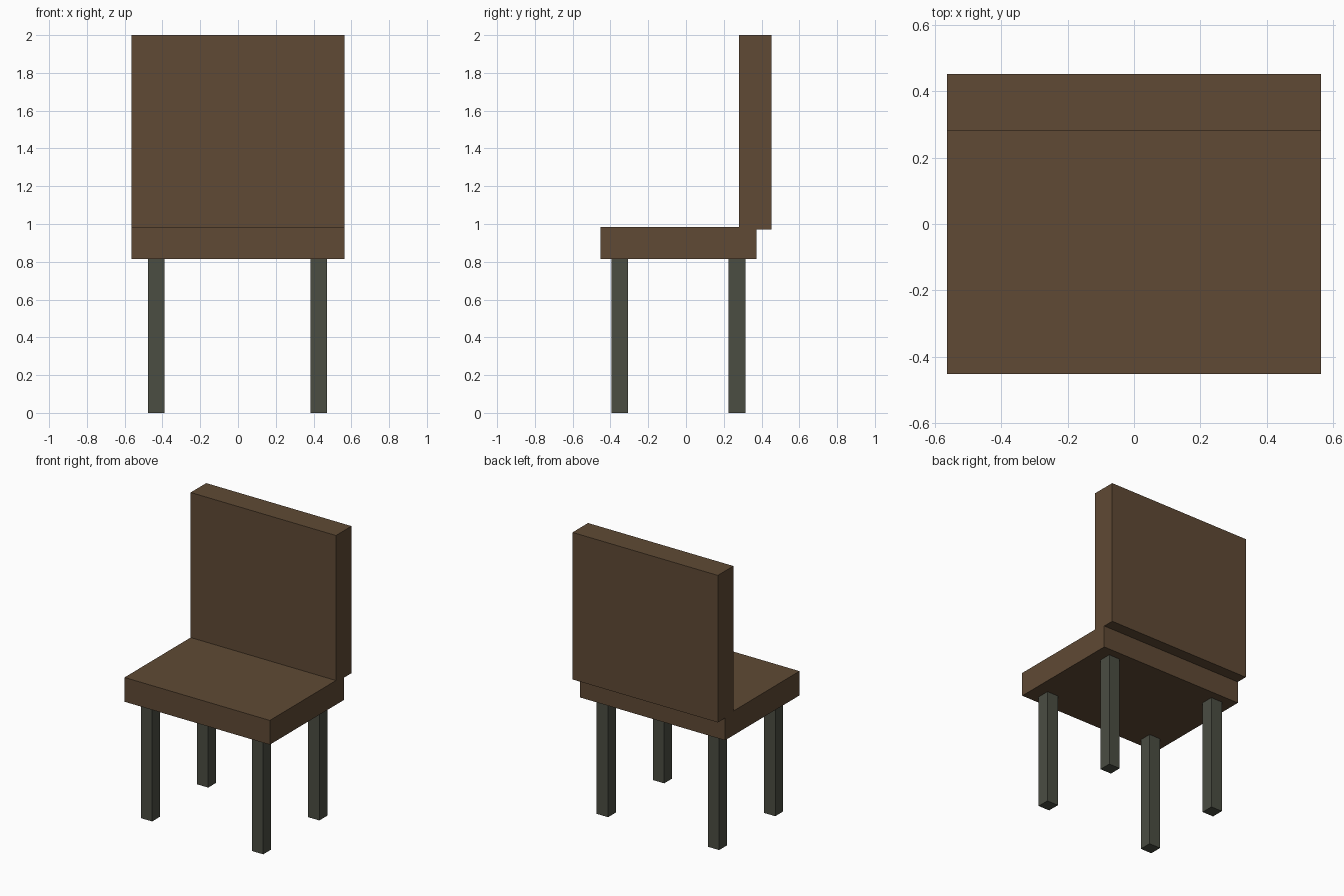
import bpy

if "Cube" in bpy.data.objects:
    bpy.data.objects.remove(bpy.data.objects["Cube"])


def material(name, color):
    mat = bpy.data.materials.new(name)
    mat.diffuse_color = (*color, 1)
    mat.use_nodes = True
    mat.node_tree.nodes["Principled BSDF"].inputs["Base Color"].default_value = mat.diffuse_color
    return mat


def box(name, lo, hi, mat):
    """Axis-aligned box between two opposite corners."""
    center = [(a + b) / 2 for a, b in zip(lo, hi)]
    bpy.ops.mesh.primitive_cube_add(size=1, location=center)
    obj = bpy.context.object
    obj.name = name
    obj.scale = [b - a for a, b in zip(lo, hi)]
    bpy.ops.object.transform_apply(location=False, rotation=False, scale=True)
    obj.data.materials.append(mat)
    return obj


brown = material("brown_upholstery", (0.115, 0.068, 0.035))
dark = material("dark_leg", (0.07, 0.075, 0.055))

HALF_W = 0.563

# Seat cushion and overhanging backrest
box("seat", (-HALF_W, -0.452, 0.814), (HALF_W, 0.372, 0.984), brown)
box("backrest", (-HALF_W, 0.28, 0.97), (HALF_W, 0.452, 2.0), brown)

# Four square legs
LEG = 0.044
for row, y in (("front", -0.351), ("back", 0.27)):
    for side, x in (("left", -0.433), ("right", 0.428)):
        box(f"{row}_{side}_leg", (x - LEG, y - LEG, 0), (x + LEG, y + LEG, 0.82), dark)
